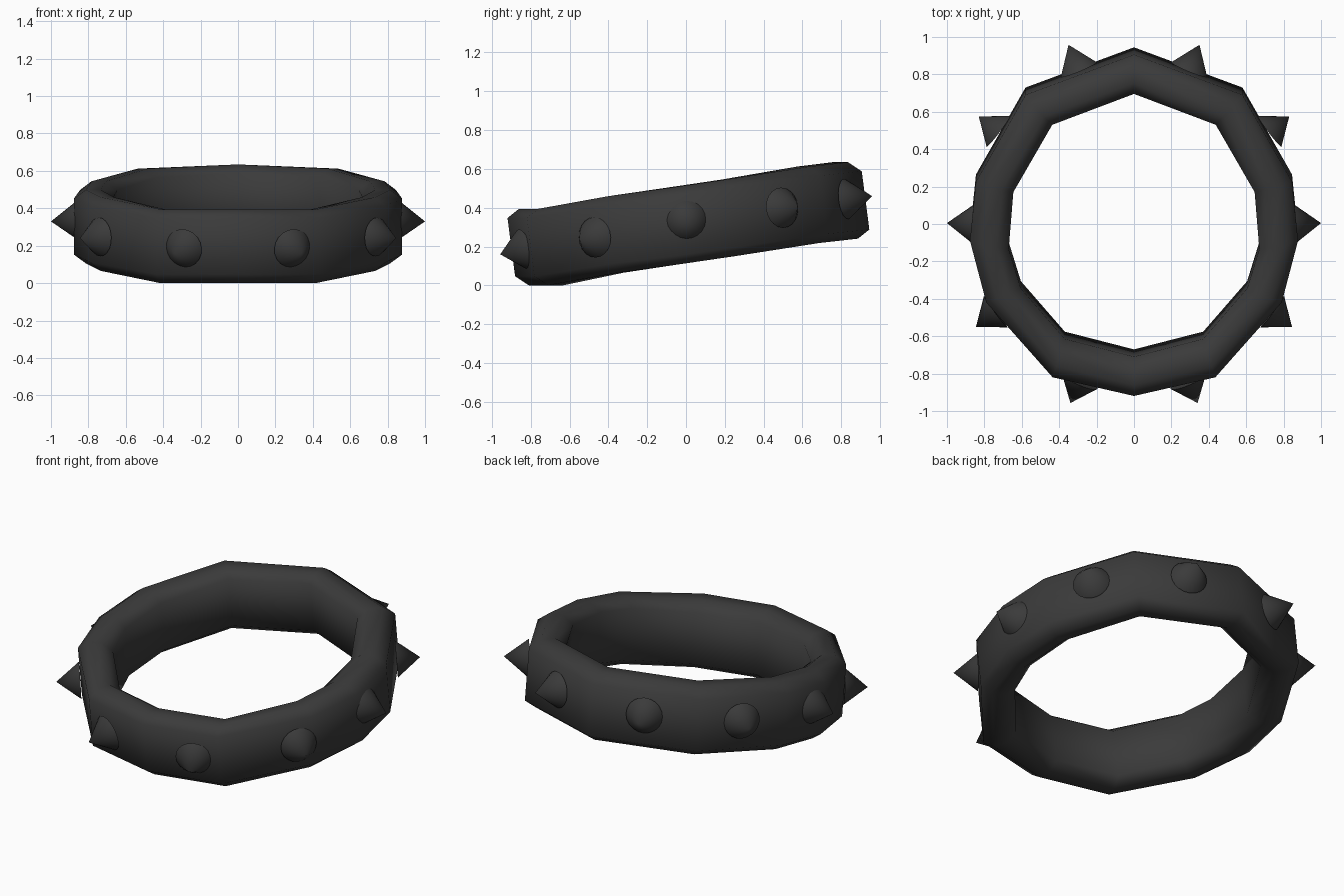
import bpy, bmesh, math
from mathutils import Vector

if "Cube" in bpy.data.objects:
    bpy.data.objects.remove(bpy.data.objects["Cube"])

mat = bpy.data.materials.new("charcoal_leather")
mat.diffuse_color = (0.043, 0.043, 0.043, 1)
mat.use_nodes = True
mat.node_tree.nodes["Principled BSDF"].inputs["Base Color"].default_value = mat.diffuse_color


def finish(bm, name, angle):
    bmesh.ops.recalc_face_normals(bm, faces=bm.faces[:])
    me = bpy.data.meshes.new(name)
    bm.to_mesh(me)
    bm.free()
    ob = bpy.data.objects.new(name, me)
    bpy.context.collection.objects.link(ob)
    me.materials.append(mat)
    bpy.ops.object.select_all(action='DESELECT')
    ob.select_set(True)
    bpy.context.view_layer.objects.active = ob
    bpy.ops.object.shade_smooth_by_angle(angle=math.radians(angle))
    return ob


# Collar band: stations from back to front on one side
# (outer x, outer y, inner x, inner y, middle z)
half = [(0, .925, 0, .715, .4375),
        (.58, .71, .437, .55, .415),
        (.845, .245, .645, .19, .3475),
        (.877, -.07, .67, -.115, .302),
        (.79, -.40, .605, -.325, .262),
        (.435, -.80, .37, -.595, .197),
        (0, -.90, 0, -.69, .197)]
stations = half + [(-a, b, -c, d, z) for a, b, c, d, z in half[-2:0:-1]]

# Rounded strap section: (0 inner .. 1 outer, height from the middle)
section = [(1, -.15), (1, .15), (.69, .197), (.31, .197),
           (0, .15), (0, -.15), (.31, -.197), (.69, -.197)]
LEAN = -.13   # the band leans as it rises towards the back

bm = bmesh.new()
rings = []
for ox, oy, ix, iy, z in stations:
    rings.append([bm.verts.new((ix + (ox - ix) * t,
                                iy + (oy - iy) * t + LEAN * w,
                                z + w)) for t, w in section])
for i, ring in enumerate(rings):
    nxt = rings[(i + 1) % len(rings)]
    for j in range(len(section)):
        k = (j + 1) % len(section)
        bm.faces.new((ring[j], ring[k], nxt[k], nxt[j]))
finish(bm, "collar_band", 60)

# Cone studs: base centre and tip, mirrored left and right
studs = {"back": ((.295, .825, .445), (.35, .958, .46)),
         "back_side": ((.725, .495, .40), (.83, .575, .41)),
         "middle": ((.86, 0, .335), (1.0, .005, .33)),
         "front_side": ((.74, -.47, .247), (.845, -.55, .24)),
         "front": ((.29, -.84, .187), (.34, -.957, .16))}
for place, (base, tip) in studs.items():
    for side, sx in (("right", 1), ("left", -1)):
        b = Vector((base[0] * sx, base[1], base[2]))
        t = Vector((tip[0] * sx, tip[1], tip[2]))
        axis = t - b
        rot = axis.to_track_quat('Z', 'Y')
        bm = bmesh.new()
        bmesh.ops.create_cone(bm, cap_ends=True, segments=20, radius1=.104,
                              radius2=0, depth=axis.length)
        bmesh.ops.remove_doubles(bm, verts=bm.verts[:], dist=1e-5)
        for v in bm.verts:
            v.co = rot @ v.co + (b + t) / 2
        finish(bm, f"{place}_stud_{side}", 40)
